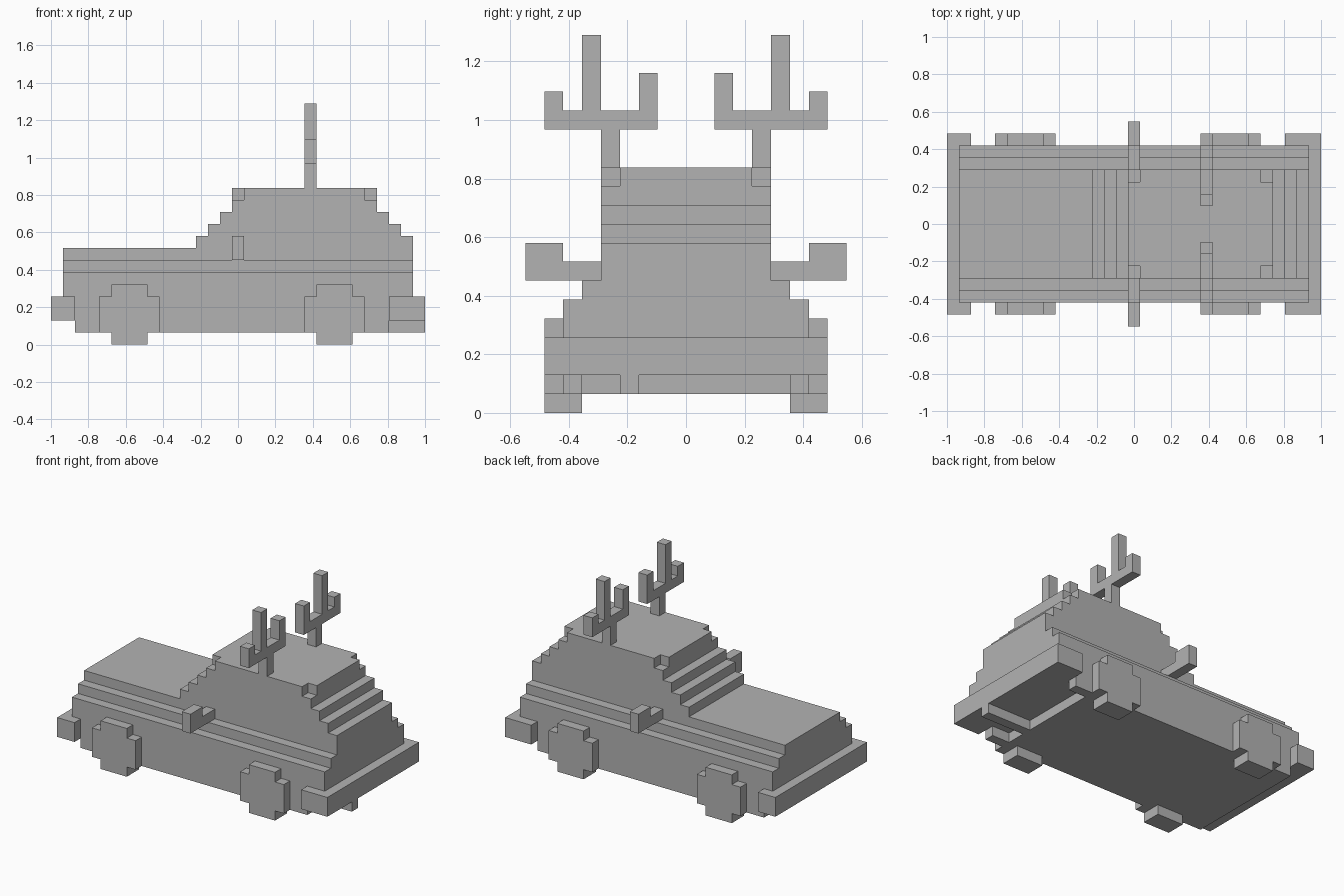
import bpy
import bmesh
from mathutils import Vector

cube = bpy.data.objects.get("Cube")
if cube:
    bpy.data.objects.remove(cube, do_unlink=True)

U = 2 / 31      # one block
MID = 15.5      # block coordinate of the centre along x

grey = bpy.data.materials.new("plain_grey")
grey.use_nodes = True
colour = (0.45, 0.45, 0.45, 1)
grey.diffuse_color = colour
grey.node_tree.nodes["Principled BSDF"].inputs["Base Color"].default_value = colour


def prism(name, axis, outline, start, end):
    """Extrude a 2D outline (in blocks) along the given axis."""
    def place(a, b, c):
        x, y, z = {"x": (c, a, b), "y": (a, c, b), "z": (a, b, c)}[axis]
        return Vector((x - MID, y, z)) * U

    bm = bmesh.new()
    face = bm.faces.new([bm.verts.new(place(a, b, start)) for a, b in outline])
    shift = place(0, 0, end) - place(0, 0, start)
    new = bmesh.ops.extrude_face_region(bm, geom=[face], use_keep_orig=True)["geom"]
    bmesh.ops.translate(bm, vec=shift,
                        verts=[g for g in new if isinstance(g, bmesh.types.BMVert)])
    bmesh.ops.recalc_face_normals(bm, faces=bm.faces)
    mesh = bpy.data.meshes.new(name)
    bm.to_mesh(mesh)
    bm.free()
    mesh.materials.append(grey)
    obj = bpy.data.objects.new(name, mesh)
    bpy.context.collection.objects.link(obj)
    return obj


def rect(a0, a1, b0, b1):
    return [(a0, b0), (a1, b0), (a1, b1), (a0, b1)]


def mirrored(half):
    """Close an outline by reflecting it in its first coordinate."""
    return half + [(-a, b) for a, b in reversed(half)]


# Stepped body shell
prism("body", "x", mirrored([(6.5, 2), (6.5, 6), (5.5, 6), (5.5, 7), (4.5, 7), (4.5, 8)]), 1, 30)

# Floor with a recess at the rear
prism("floor", "z", [(2, -6.5), (28, -6.5), (28, -5.5), (26, -5.5),
                     (26, 5.5), (28, 5.5), (28, 6.5), (2, 6.5)], 1, 2)

# Stepped cabin, and roof with notched corners
prism("cabin", "y", [(12, 8), (12, 9), (13, 9), (13, 10), (14, 10), (14, 11), (15, 11), (15, 12),
                     (27, 12), (27, 11), (28, 11), (28, 10), (29, 10), (29, 9), (30, 9), (30, 8)],
      -4.5, 4.5)
prism("roof", "z", [(15, -3.5), (16, -3.5), (16, -4.5), (26, -4.5), (26, -3.5), (27, -3.5),
                    (27, 3.5), (26, 3.5), (26, 4.5), (16, 4.5), (16, 3.5), (15, 3.5)], 12, 13)

# Bumpers and exhaust
prism("front_bumper", "y", rect(0, 2, 2, 4), -7.5, 7.5)
prism("rear_bumper", "y", rect(28, 31, 2, 4), -7.5, 7.5)
prism("exhaust_pipe", "x", rect(-3.5, -2.5, 1, 2), 26, 31)

for side, s in (("right", -1), ("left", 1)):
    # Wheels
    for end, x in (("front", 4), ("rear", 21)):
        outline = [(1, 0), (4, 0), (4, 1), (5, 1), (5, 4), (4, 4),
                   (4, 5), (1, 5), (1, 4), (0, 4), (0, 1), (1, 1)]
        prism(f"{end}_wheel_{side}", "y", [(x + a, b) for a, b in outline], s * 5.5, s * 7.5)

    # Wing mirror
    mirror = [(4.5, 7), (8.5, 7), (8.5, 9), (6.5, 9), (6.5, 8), (4.5, 8)]
    prism(f"mirror_{side}", "x", [(s * a, b) for a, b in mirror], 15, 16)

    # Antler: stem, crossbar and three prongs
    antler = [(3.5, 13), (4.5, 13), (4.5, 15), (7.5, 15), (7.5, 17), (6.5, 17), (6.5, 16),
              (5.5, 16), (5.5, 20), (4.5, 20), (4.5, 16), (2.5, 16), (2.5, 18), (1.5, 18),
              (1.5, 15), (3.5, 15)]
    prism(f"antler_{side}", "x", [(s * a, b) for a, b in antler], 21, 22)
